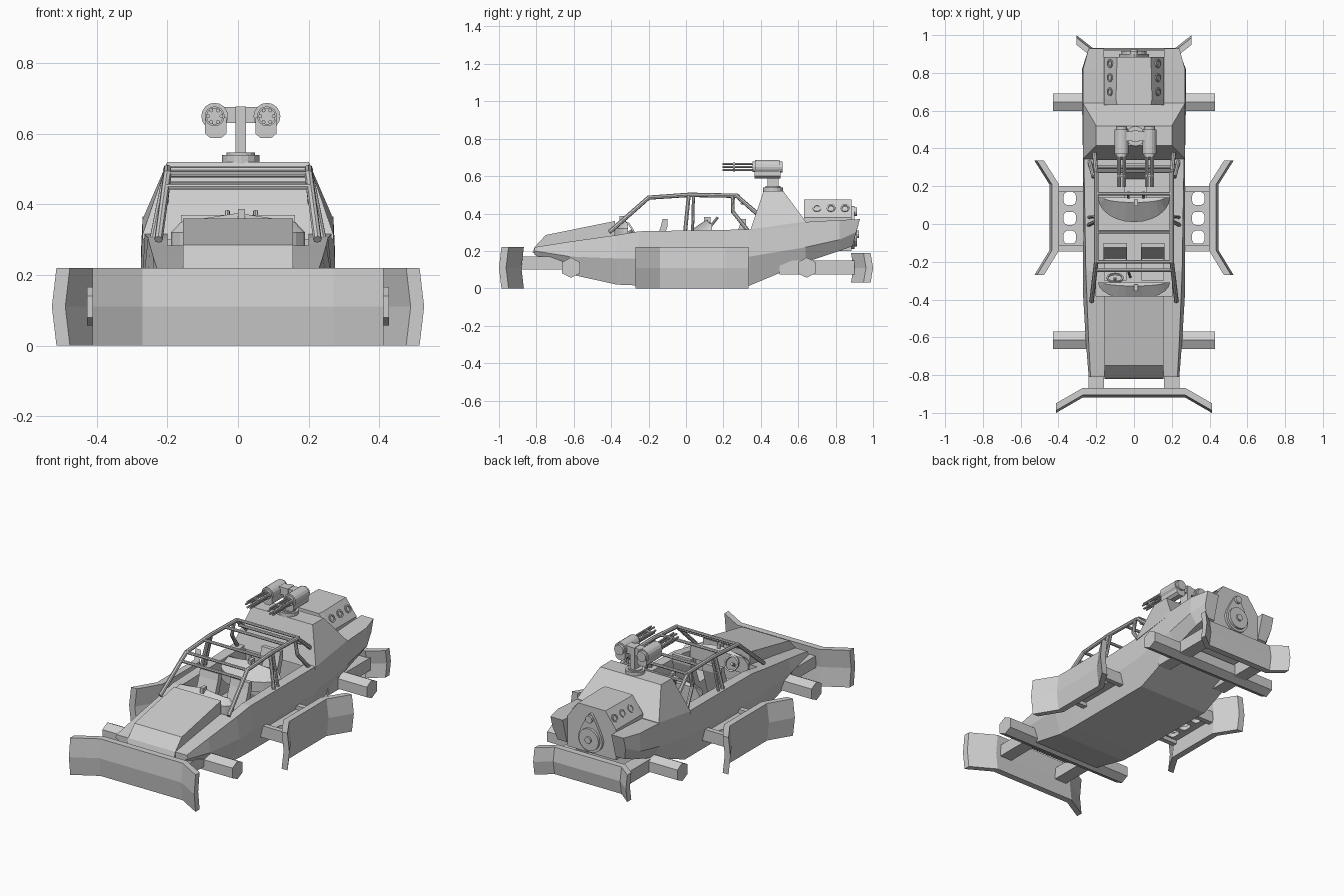
import bpy, bmesh, math
from mathutils import Vector

if "Cube" in bpy.data.objects:
    bpy.data.objects.remove(bpy.data.objects["Cube"])

mat = bpy.data.materials.new("light grey")
mat.diffuse_color = (0.62, 0.62, 0.62, 1)
mat.use_nodes = True
mat.node_tree.nodes["Principled BSDF"].inputs["Base Color"].default_value = mat.diffuse_color

def finish(name, bm):
    bmesh.ops.recalc_face_normals(bm, faces=bm.faces)
    me = bpy.data.meshes.new(name)
    bm.to_mesh(me)
    bm.free()
    me.materials.append(mat)
    ob = bpy.data.objects.new(name, me)
    bpy.context.collection.objects.link(ob)
    return ob

def loft(name, rings, closed=False):
    bm = bmesh.new()
    rs = [[bm.verts.new(p) for p in r] for r in rings]
    n = len(rs[0])
    for a, b in zip(rs, rs[1:] + ([rs[0]] if closed else [])):
        for i in range(n):
            j = (i + 1) % n
            bm.faces.new((a[i], a[j], b[j], b[i]))
    if not closed:
        bm.faces.new(rs[0])
        bm.faces.new(rs[-1])
    return finish(name, bm)

def box(name, x, y, z):
    return loft(name, [[(x[0], b, c), (x[1], b, c), (x[1], b, d), (x[0], b, d)]
                       for b in y for c, d in [z]])

def prism(name, prof, x0, x1):
    return loft(name, [[(x, y, z) for y, z in prof] for x in (x0, x1)])

def circle(c, axis, r, n, phase=0):
    q = Vector(axis).to_track_quat('Z', 'Y')
    return [Vector(c) + q @ Vector((r * math.cos(t), r * math.sin(t), 0))
            for t in [phase + 2 * math.pi * i / n for i in range(n)]]

def cyl(name, p0, p1, r, n=16):
    d = Vector(p1) - Vector(p0)
    return loft(name, [circle(p0, d, r, n), circle(p1, d, r, n)])

def ring(name, c, axis, ro, ri, h, n=16):
    c, a = Vector(c), Vector(axis).normalized() * h
    return loft(name, [circle(c, a, ro, n), circle(c + a, a, ro, n),
                       circle(c + a, a, ri, n), circle(c, a, ri, n)], True)

def tube(name, pts, r=0.011, n=8):
    pts = [Vector(p) for p in pts]
    rings = []
    for i, p in enumerate(pts):
        d = pts[min(i + 1, len(pts) - 1)] - pts[max(i - 1, 0)]
        rings.append(circle(p, d, r, n))
    return loft(name, rings)

def cut(ob, x, y, z):
    c = box("cutter", x, y, z)
    c.hide_render = True
    m = ob.modifiers.new("cut", 'BOOLEAN')
    m.operation, m.object, m.solver = 'DIFFERENCE', c, 'EXACT'
    bpy.context.view_layer.objects.active = ob
    bpy.ops.object.modifier_apply(modifier="cut")
    bpy.data.objects.remove(c)

# hull: y, top half width, top z, mid half width, mid z, bottom half width, bottom z
stations = [(-.81, .23, .22, .24, .2, .2, .18), (-.62, .24, .25, .255, .17, .22, .075),
            (-.37, .25, .285, .27, .16, .23, .02), (-.25, .255, .305, .27, .16, .23, .015),
            (.34, .265, .315, .27, .17, .23, .015), (.64, .27, .355, .275, .22, .23, .14),
            (.82, .27, .365, .275, .26, .23, .2), (.93, .24, .37, .24, .3, .22, .225)]
rings = []
for y, wt, zt, wm, zm, wb, zb in stations:
    k = 0.04 if y > .9 else 0
    half = [(wt, y, zt), (wm, y - k / 2, zm), (wb, y - k, zb)]
    rings.append(half + [(-a, b, c) for a, b, c in reversed(half)])
hull = loft("hull", rings)
cut(hull, (-.2, .2), (-.38, .36), (.1, .6))
cut(hull, (-.16, .16), (.87, 1.1), (.0, .6))

# hood and rear tower
prism("hood", [(-.82, .19), (-.81, .22), (-.75, .285), (-.38, .36), (-.38, .22), (-.6, .15)], -.155, .155)
loft("rear_tower", [[(-.27, .34, .3), (.27, .34, .3), (.27, .64, .34), (-.27, .64, .34)],
                    [(-.27, .345, .315), (.27, .345, .315), (.27, .64, .358), (-.27, .64, .358)],
                    [(-.2, .415, .52), (.2, .415, .52), (.2, .52, .52), (-.2, .52, .52)]])

# curved cowls with a small gauge box each
def cowl(name, y0, y1, zlow, zhigh, w):
    lo, hi = [], []
    for i in range(13):
        t = math.pi * i / 12
        lo.append((w * math.cos(t), y1 - (y1 - y0) * math.sin(t), zlow))
        hi.append((.85 * w * math.cos(t), y1 - .2 * (y1 - y0) * math.sin(t), zhigh - .025 * abs(math.cos(t))))
    loft(name, [[(x, y, zlow - .06) for x, y, z in lo], lo, hi])
    box(name + "_gauge", (0, .02), (y1 - .045, y1 - .01), (zhigh - .02, zhigh + .012))
cowl("front_cowl", -.4, -.31, .32, .375, .19)
cowl("rear_cowl", .01, .14, .3, .37, .19)

# seats
def seat(name, x, y):
    prism(name + "_cushion", [(y - .14, .17), (y - .14, .21), (y, .2), (y, .1), (y - .12, .1)], x - .06, x + .06)
    prism(name + "_back", [(y - .03, .18), (y + .025, .33), (y + .035, .37), (y + .06, .37),
                           (y + .06, .33), (y + .01, .17)], x - .062, x + .062)
for s, n in ((-1, "left"), (1, "right")):
    seat(n + "_seat", s * .1, -.16)
seat("rear_seat", .01, .26)
ring("steering_wheel", (-.1, -.29, .31), (0, .8, .5), .045, .036, .01)
cyl("steering_column", (-.1, -.35, .27), (-.1, -.285, .31), .008, 8)
cyl("gear_lever", (-.02, -.28, .1), (-.03, -.25, .28), .007, 8)
for s in (-1, 1):
    cyl("gunner_grip", (.01 + s * .04, .13, .33), (.01 + s * .04, .17, .38), .007, 8)

# roll cage
for s in (-1, 1):
    tube("cage_rail", [(s * .225, -.41, .3), (s * .2, -.2, .485), (s * .2, .02, .5),
                       (s * .2, .27, .495), (s * .21, .38, .4)], .012)
    tube("cage_middle_post", [(s * .24, -.005, .3), (s * .2, .015, .5)])
    tube("cage_double_post", [(s * .24, .035, .3), (s * .2, .04, .5)], .008)
    tube("cage_rear_post", [(s * .2, .25, .495), (s * .215, .25, .41), (s * .235, .33, .31)])
for y, z in ((-.2, .485), (-.04, .497), (.16, .498), (.28, .495), (-.245, .45), (.3, .455)):
    tube("cage_crossbar", [(-.205, y, z), (.205, y, z)], .009)

# engine with round ports, pulleys and belt at the back
loft("engine_block", [[(-.16, y, .2), (.16, y, .2), (.16, y, .38), (w, y, .475), (-w, y, .475), (-.16, y, .38)]
                      for y, w in ((.63, .09), (.66, .095), (.885, .09))])
for s in (-1, 1):
    for y in (.7, .775, .85):
        ring("engine_port", (s * .124, y, .427), (s * .832, 0, .555), .023, .015, .008, 12)
belt = circle((0, .885, .29), (0, 1, 0), .08, 24)
loft("belt_cover", [[(p.x * (1 if p.z < .3 else max(.3, 1 - (p.z - .3) * 8)), y,
                      p.z if p.z < .3 else .3 + (p.z - .3) * 2) for p in belt] for y in (.88, .9)])
cyl("main_pulley", (0, .895, .29), (0, .915, .29), .065, 20)
cyl("main_pulley_hub", (0, .91, .29), (0, .925, .29), .02, 12)
cyl("small_pulley", (0, .895, .41), (0, .915, .41), .022, 12)

# bumpers: chevron-section plates following an outline, "out" is the outward direction
def bumper(name, path, out, z0, z1, t=.038, bulge=.013):
    o = Vector((out[0], out[1], 0))
    zm = (z0 + z1) / 2
    loft(name, [[Vector((x, y, z)) + o * d for z, d in
                 ((z0, 0), (zm, bulge), (z1, 0), (z1, -t), (zm, bulge - t), (z0, -t))] for x, y in path])
bumper("front_bumper", [(-.412, -.987), (-.27, -.905), (.27, -.905), (.412, -.987)], (0, -1), 0, .22)
bumper("rear_bumper", [(-.305, .987), (-.22, .92), (.22, .92), (.305, .987)], (0, 1), .03, .19)
for s, n in ((-1, "left"), (1, "right")):
    bumper(n + "_bumper", [(s * .514, .335), (s * .435, .21), (s * .435, -.14), (s * .514, -.27)],
           (s, 0), 0, .22)
    # bumper arms and chassis rails
    for y in (.185, -.13):
        box(n + "_bumper_arm", sorted((s * .22, s * .41)), (y - .015, y + .015), (.08, .15))
    rx = sorted((s * .16, s * .24))
    box(n + "_front_rail", rx, (-.88, -.6), (.1, .17))
    box(n + "_rear_rail", rx, (.5, .9), (.075, .15))
    # step plate with three rounded holes
    cu = bpy.data.curves.new(n + "_step", 'CURVE')
    cu.dimensions, cu.fill_mode, cu.extrude = '2D', 'BOTH', .012
    loops = [[(s * .24, -.13), (s * .41, -.13), (s * .41, .185), (s * .24, .185)]]
    for hy in (-.07, .03, .135):
        loops.append([(s * .34 + .033 * math.copysign(abs(math.cos(a)) ** .6, math.cos(a)),
                       hy + .035 * math.copysign(abs(math.sin(a)) ** .6, math.sin(a)))
                      for a in [math.pi * (2 * i + 1) / 12 for i in range(12)]])
    for lp in loops:
        sp = cu.splines.new('POLY')
        sp.points.add(len(lp) - 1)
        for p, (x, y) in zip(sp.points, lp):
            p.co = (x, y, 0, 1)
        sp.use_cyclic_u = True
    cu.materials.append(mat)
    ob = bpy.data.objects.new(n + "_step", cu)
    ob.location.z = .115
    bpy.context.collection.objects.link(ob)

# axles
for y, n in ((-.615, "front_axle"), (.645, "rear_axle")):
    prism(n, [(y, .165), (y + .047, .14), (y + .047, .08), (y, .057), (y - .047, .08), (y - .047, .14)], -.428, .428)

# turret with twin rotary guns
tx, ty = .008, .465
cyl("turret_base", (tx, ty, .515), (tx, ty, .54), .053)
cyl("turret_collar", (tx, ty, .54), (tx, ty, .547), .04)
box("turret_post", (tx - .015, tx + .015), (ty - .03, ty + .03), (.545, .677))
box("turret_crossbar", (tx - .07, tx + .07), (ty - .025, ty + .025), (.63, .675))
for s, n in ((-1, "left"), (1, "right")):
    gx, gz = tx + s * .074, .649
    cyl(n + "_gun_body", (gx, .37, gz), (gx, .5, gz), .038)
    cyl(n + "_gun_cap", (gx, .5, gz), (gx, .515, gz), .03)
    cyl(n + "_gun_muzzle_plate", (gx, .355, gz), (gx, .37, gz), .028)
    cyl(n + "_gun_clamp", (gx, .25, gz), (gx, .262, gz), .024, 12)
    bx = gx - .003 * s
    loft(n + "_ammo_drum", [[(bx - .03, y, .645), (bx - .03, y, .6), (bx - .015, y, .587),
                             (bx + .015, y, .587), (bx + .03, y, .6), (bx + .03, y, .645)] for y in (.365, .505)])
    for i in range(6):
        a = math.pi * i / 3
        x, z = gx + .019 * math.cos(a), gz + .019 * math.sin(a)
        cyl(n + "_gun_barrel", (x, .195, z), (x, .36, z), .0055, 8)
